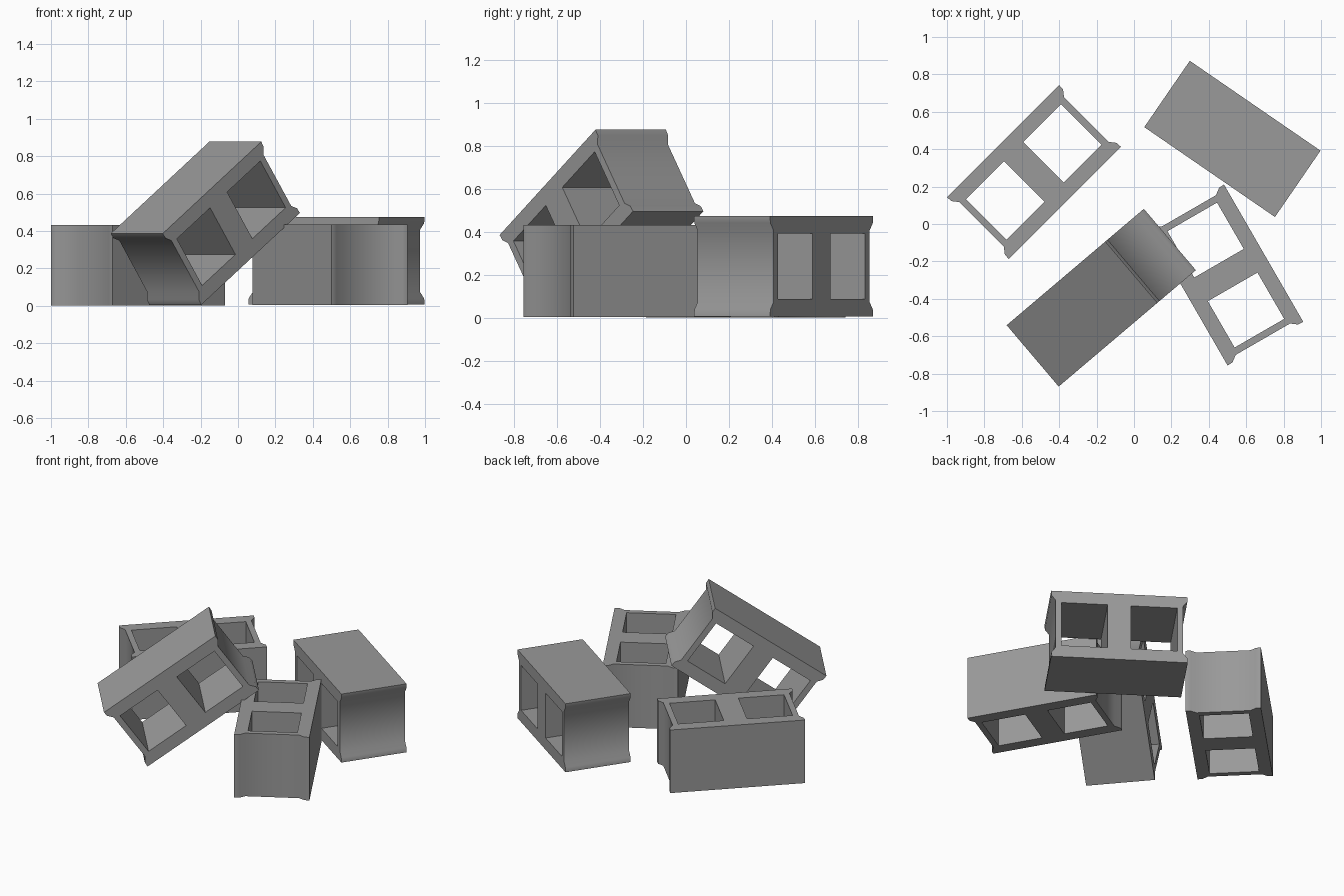
import bpy, bmesh
from math import radians, cos, sin
from mathutils import Vector, Matrix

if "Cube" in bpy.data.objects:
    bpy.data.objects.remove(bpy.data.objects["Cube"])

HEIGHT = 0.43

# Block cross-section: lipped, recessed ends and two square cores
quarter = [(0.424, 0.2335), (0.422, 0.202), (0.396, 0.168)]
end = [(x, -y) for x, y in quarter] + [(x, y) for x, y in reversed(quarter)]
outer = end + [(-x, -y) for x, y in end]
hole = [(0.073, -0.153), (0.359, -0.153), (0.359, 0.153), (0.073, 0.153)]
loops = [outer, hole, [(-x, -y) for x, y in hole]]

# Dark concrete grey
concrete = bpy.data.materials.new("dark_concrete")
concrete.diffuse_color = (0.32, 0.32, 0.32, 1)
concrete.use_nodes = True
concrete.node_tree.nodes["Principled BSDF"].inputs["Base Color"].default_value = concrete.diffuse_color


def block_mesh():
    bm = bmesh.new()
    edges = []
    for pts in loops:
        vs = [bm.verts.new((x, y, -HEIGHT / 2)) for x, y in pts]
        edges += [bm.edges.new((vs[i], vs[(i + 1) % len(vs)])) for i in range(len(vs))]
    bmesh.ops.triangle_fill(bm, use_beauty=True, use_dissolve=False,
                            edges=edges, normal=(0, 0, -1))
    ext = bmesh.ops.extrude_face_region(bm, geom=bm.faces[:], use_keep_orig=True)
    top = [g for g in ext["geom"] if isinstance(g, bmesh.types.BMVert)]
    bmesh.ops.translate(bm, verts=top, vec=(0, 0, HEIGHT))
    bmesh.ops.recalc_face_normals(bm, faces=bm.faces[:])
    me = bpy.data.meshes.new("hollow_block")
    bm.to_mesh(me)
    bm.free()
    for p in me.polygons:
        p.use_smooth = True
    me.set_sharp_from_angle(angle=radians(45))
    me.materials.append(concrete)
    return me


def place(name, mesh, centre, long_axis, wide_axis):
    u = Vector(long_axis).normalized()
    h = u.cross(Vector(wide_axis)).normalized()
    v = h.cross(u)
    ob = bpy.data.objects.new(name, mesh)
    bpy.context.collection.objects.link(ob)
    ob.matrix_world = Matrix.Translation(centre) @ Matrix((u, v, h)).transposed().to_4x4()


def heading(deg, tilt=0):
    a, t = radians(deg), radians(tilt)
    return (cos(a) * cos(t), sin(a) * cos(t), sin(t))


mesh = block_mesh()
# Two upright blocks with open cores facing up
place("left_block", mesh, (-0.535, 0.278, 0.217), heading(45), heading(135))
place("right_block", mesh, (0.491, -0.273, 0.218), heading(120), heading(210))
# Block lying on its side
place("back_block", mesh, (0.526, 0.455, 0.240), heading(-34.5), (0, 0, 1))
# Block leaning on the right one
place("leaning_block", mesh, (-0.175, -0.394, 0.441), heading(40.3, 35.4), (0, 0, 1))
